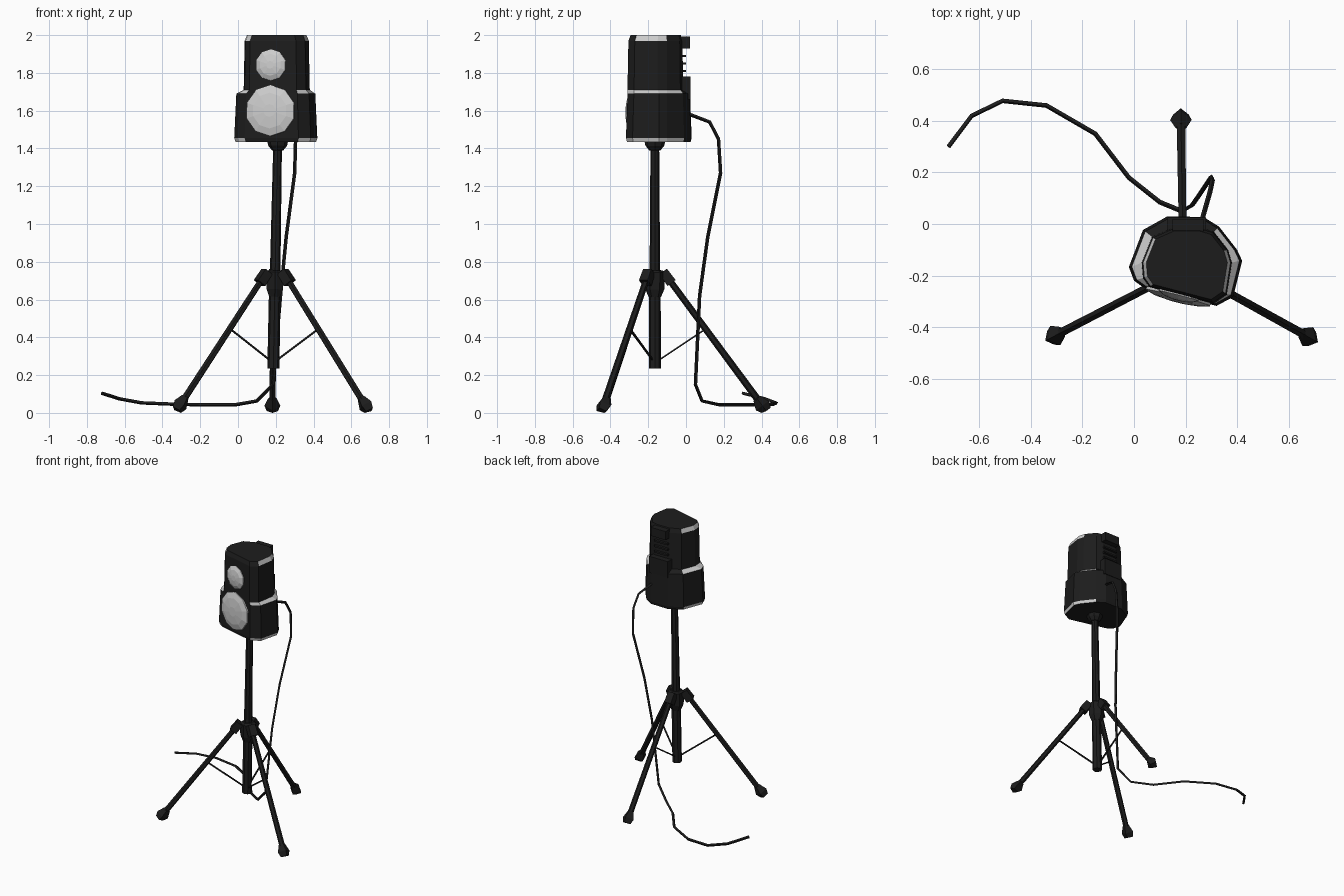
import bpy, bmesh
from mathutils import Vector

if "Cube" in bpy.data.objects:
    bpy.data.objects.remove(bpy.data.objects["Cube"])


def material(name, v):
    m = bpy.data.materials.new(name)
    m.diffuse_color = (v, v, v, 1)
    m.use_nodes = True
    m.node_tree.nodes["Principled BSDF"].inputs["Base Color"].default_value = m.diffuse_color
    return m


BLACK = material("black", 0.012)
LIGHT = material("light_grey", 0.8)


def loft(name, rings, mats, light=lambda f: False):
    """Skin a stack of equal-length rings and cap both ends."""
    bm = bmesh.new()
    loops = [[bm.verts.new(p) for p in ring] for ring in rings]
    n = len(loops[0])
    for a, b in zip(loops, loops[1:]):
        for i in range(n):
            bm.faces.new((a[i], a[(i + 1) % n], b[(i + 1) % n], b[i]))
    bm.faces.new(loops[0])
    bm.faces.new(loops[-1])
    bmesh.ops.recalc_face_normals(bm, faces=bm.faces)
    for f in bm.faces:
        if light(f):
            f.material_index = 1
    me = bpy.data.meshes.new(name)
    bm.to_mesh(me)
    bm.free()
    for m in mats:
        me.materials.append(m)
    ob = bpy.data.objects.new(name, me)
    bpy.context.collection.objects.link(ob)
    return ob


def rod(name, p0, direction, stations, sides=6, mat=BLACK, turn=0.0):
    """Turned part along an axis; stations are (distance, radius)."""
    from math import cos, sin, tau
    d = Vector(direction).normalized()
    q = d.to_track_quat('Z', 'Y')
    rings = []
    for s, r in stations:
        ring = []
        for i in range(sides):
            a = tau * (i + turn) / sides
            p = Vector(p0) + d * s + q @ Vector((r * cos(a), r * sin(a), 0))
            p.z = max(p.z, 0)
            ring.append(p)
        rings.append(ring)
    return loft(name, rings, [mat])


def strut(name, p0, p1, r0, r1, sides=6):
    d = Vector(p1) - Vector(p0)
    return rod(name, p0, d, [(0, r0), (d.length, r1)], sides, turn=0.5)


def block(name, lo, hi):
    (x0, y0, z0), (x1, y1, z1) = lo, hi
    ring = lambda z: [(x0, y0, z), (x1, y0, z), (x1, y1, z), (x0, y1, z)]
    return loft(name, [ring(z0), ring(z1)], [BLACK])


# Speaker cabinet: wide lower half, side ledge, narrower upper half
LOWER = [(.035, -.245), (.32, -.318), (.385, -.283), (.42, -.143), (.40, -.10), (.33, -.01),
         (.27, .027), (.13, .03), (.035, -.023), (-.02, -.167), (0, -.22)]
UPPER = [(.06, -.245), (.31, -.31), (.36, -.275), (.38, -.15), (.365, -.10), (.31, -.03),
         (.26, -.015), (.15, -.015), (.07, -.05), (.03, -.15), (.035, -.21)]


def section(profile, z, s):
    return [(.205 + (x - .205) * s, -.14 + (y + .14) * s, z) for x, y in profile]


def is_trim(f):
    c = f.calc_center_median()
    on_band = 1.69 < c.z < 1.71 or 1.97 < c.z < 1.995 or c.z < 1.446
    return on_band and abs(f.normal.z) < 0.98 and not 0.08 < c.x < 0.34


loft("speaker_cabinet",
     [section(LOWER, 1.435, .97), section(LOWER, 1.455, 1.0), section(LOWER, 1.69, .95),
      section(UPPER, 1.71, 1.0), section(UPPER, 1.97, .97), section(UPPER, 2.0, .9)],
     [BLACK, LIGHT], is_trim)

# Rear panel, top lip and cooling ribs
block("rear_panel", (.13, -.06, 1.66), (.28, .025, 1.78))
block("rear_top_lip", (.15, -.06, 1.93), (.27, .02, 1.992))
for i, z in enumerate((1.81, 1.85, 1.89)):
    block(f"cooling_rib_{i}", (.15, -.05, z - .006), (.26, 0, z + .006))

# Drivers bulging from the turned front face
FACE = (-.248, -.965, .04)
for name, centre, r in (("woofer", (.172, -.280, 1.60), .135),
                        ("tweeter", (.175, -.273, 1.842), .083)):
    rod(name, centre, FACE, [(-.02, r), (.006, r), (.018, r * .7), (.024, r * .25)],
        10, LIGHT, turn=.5)

# Stand pole, sleeve and top mount
FOOT, TOP = Vector((.187, -.165, .235)), Vector((.21, -.165, 1.44))
AXIS = TOP - FOOT
rod("stand_pole", FOOT, AXIS, [(0, .032), (.45, .031), (.5, .028), (1.2, .023)], 8)
rod("leg_collar", FOOT, AXIS, [(.38, .034), (.42, .05), (.51, .055), (.52, .04)], 6)
rod("speaker_mount", FOOT, AXIS, [(1.155, .03), (1.18, .05), (1.205, .055)], 8)

# Legs with hinge blocks, feet and braces
LEGS = {"right": ((.255, -.205, .72), (.68, -.44, .03)),
        "left": ((.135, -.205, .72), (-.31, -.435, .035)),
        "back": ((.19, -.10, .72), (.182, .41, .03))}
for side, (a, b) in LEGS.items():
    a, b = Vector(a), Vector(b)
    d = (b - a).normalized()
    strut(f"{side}_leg", a, b, .017, .019)
    rod(f"{side}_hinge", a - d * .035, d, [(0, .035), (.075, .037)], 4, turn=.5)
    rod(f"{side}_foot", b, d, [(-.06, .022), (-.01, .042), (.025, .03)], 4)
    strut(f"{side}_brace", a.lerp(b, .4), FOOT + Vector((0, 0, .03)), .006, .006, 4)

# Cable hanging from the rear and trailing along the floor
PATH = [(.265, .02, 1.58), (.295, .125, 1.54), (.305, .172, 1.45), (.30, .183, 1.27),
        (.255, .115, .93), (.225, .072, .62), (.185, .05, .15), (.10, .085, .063),
        (-.02, .18, .042), (-.15, .35, .042), (-.34, .46, .046), (-.51, .478, .053),
        (-.63, .42, .075), (-.72, .30, .104)]
cu = bpy.data.curves.new("cable", 'CURVE')
cu.dimensions = '3D'
cu.bevel_depth = .0095
cu.bevel_resolution = 0
cu.use_fill_caps = True
sp = cu.splines.new('POLY')
sp.points.add(len(PATH) - 1)
for pt, p in zip(sp.points, PATH):
    pt.co = (*p, 1)
    sp.use_smooth = False
cu.materials.append(BLACK)
bpy.context.collection.objects.link(bpy.data.objects.new("cable", cu))
